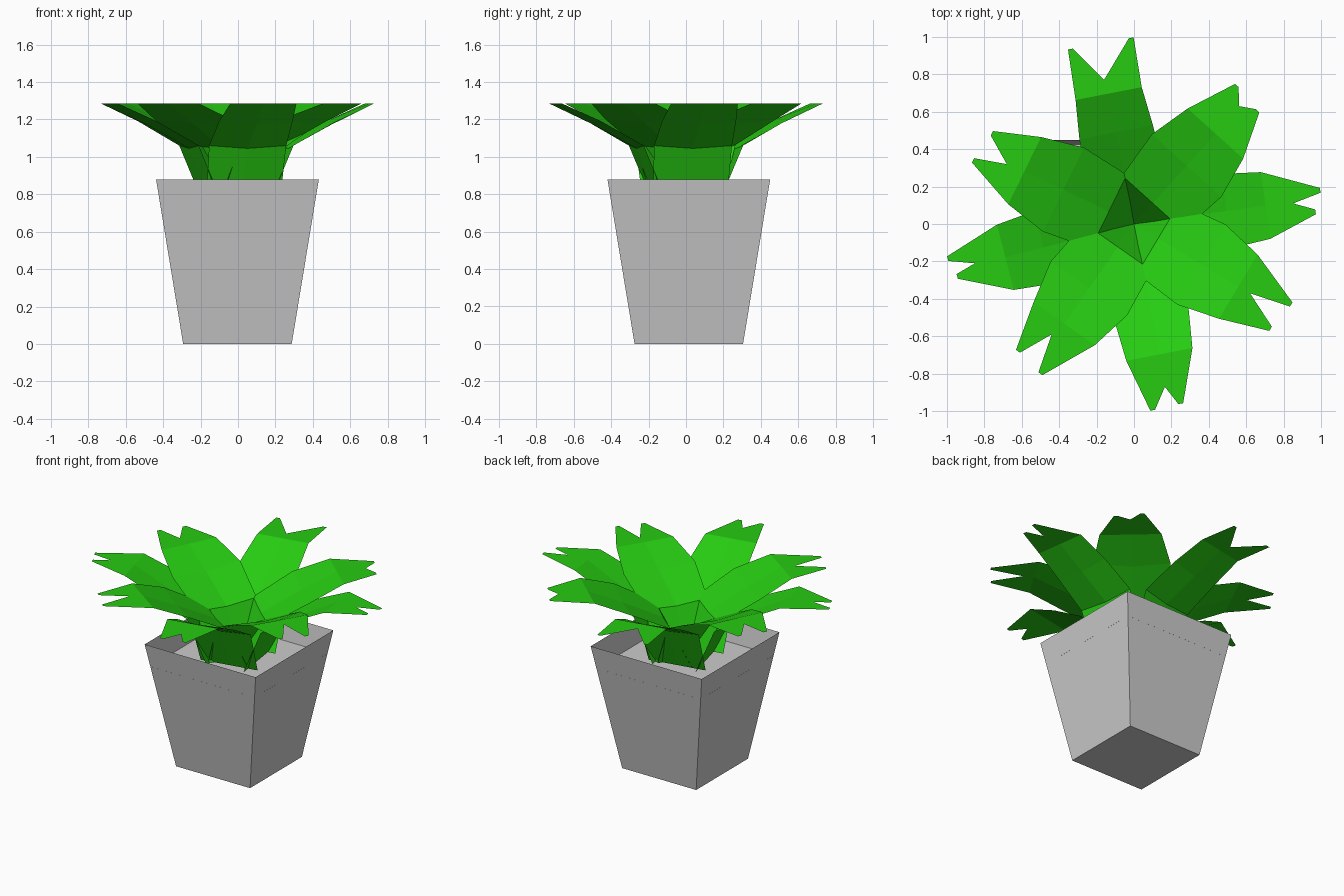
import bpy
from math import radians, cos, sin
from mathutils import Vector

if "Cube" in bpy.data.objects:
    bpy.data.objects.remove(bpy.data.objects["Cube"])

TOP = 1.285  # height of the flat leaf tips
CY = 0.015   # slight offset of the pot


def make(name, verts, faces, mat=None):
    me = bpy.data.meshes.new(name)
    me.from_pydata(verts, [], faces)
    me.update()
    ob = bpy.data.objects.new(name, me)
    bpy.context.collection.objects.link(ob)
    if mat:
        me.materials.append(mat)
    return ob


def square(h, z):
    return [(x * h - 0.003, y * h + CY, z) for x, y in ((-1, -1), (1, -1), (1, 1), (-1, 1))]


# Tapered open pot and the sunken soil inside it
walls = [(i, (i + 1) % 4, 4 + (i + 1) % 4, 4 + i) for i in range(4)]
make("pot", square(0.29, 0) + square(0.435, 0.88), [(3, 2, 1, 0)] + walls)
make("soil", square(0.409, 0.72), [(0, 1, 2, 3)])

green = bpy.data.materials.new("leaf_green")
green.diffuse_color = (0.02, 0.6, 0.006, 1)
green.use_nodes = True
green.node_tree.nodes["Principled BSDF"].inputs["Base Color"].default_value = green.diffuse_color

# Leaf profiles: (distance from centre, height, half width, midrib drop)
INNER = [(0.0, 0.75, 0.21, 0.0), (0.15, 1.06, 0.22, 0.015),
         (0.42, 1.20, 0.25, 0.02), (0.65, TOP, 0.20, 0.0)]
OUTER = [(0.14, 0.75, 0.20, 0.0), (0.27, 1.06, 0.21, 0.015),
         (0.50, 1.19, 0.20, 0.02), (0.71, TOP, 0.18, 0.0)]


def leaf(name, angle, rows, tip_l, tip_r, notch):
    d = Vector((cos(radians(angle)), sin(radians(angle)), 0))
    side = Vector((-d.y, d.x, 0))
    verts, faces = [], []
    for r, z, w, drop in rows:
        for k in (1, 0, -1):
            p = d * r + side * (w * k)
            verts.append((p.x, p.y, z - (drop if k == 0 else 0)))
    for i in range(len(rows) - 1):
        a = 3 * i
        faces += [(a, a + 1, a + 4, a + 3), (a + 1, a + 2, a + 5, a + 4)]
    # forked blunt tip
    a = len(verts)
    for tip in (tip_l, tip_r):
        for k in (0.013, -0.013):
            verts.append((tip[0] + side.x * k, tip[1] + side.y * k, TOP))
    verts.append((notch[0], notch[1], TOP))
    faces += [(a - 3, a - 2, a + 4, a + 1, a), (a - 2, a - 1, a + 3, a + 2, a + 4)]
    make(name, verts, faces, green)


# Angle, profile, left tip, right tip, notch (seen outward from the centre)
LEAVES = [
    (48, INNER, (0.55, 0.74), (0.66, 0.605), (0.56, 0.63)),
    (-31, INNER, (0.84, -0.43), (0.73, -0.56), (0.62, -0.37)),
    (-125, INNER, (-0.50, -0.80), (-0.62, -0.68), (-0.44, -0.59)),
    (154, INNER, (-0.86, 0.34), (-0.76, 0.485), (-0.68, 0.32)),
    (8, OUTER, (0.995, 0.18), (0.97, 0.065), (0.85, 0.11)),
    (-79, OUTER, (0.25, -0.96), (0.10, -0.995), (0.165, -0.87)),
    (-165.5, OUTER, (-0.945, -0.28), (-0.995, -0.185), (-0.85, -0.21)),
    (101, OUTER, (-0.34, 0.935), (-0.015, 0.995), (-0.16, 0.77)),
]
for i, (ang, rows, t1, t2, n) in enumerate(LEAVES):
    # keep the tips ordered left to right around the leaf direction
    s = Vector((-sin(radians(ang)), cos(radians(ang))))
    if s.dot(Vector(t1)) < s.dot(Vector(t2)):
        t1, t2 = t2, t1
    leaf(f"leaf_{i + 1}", ang, rows, t1, t2, n)
